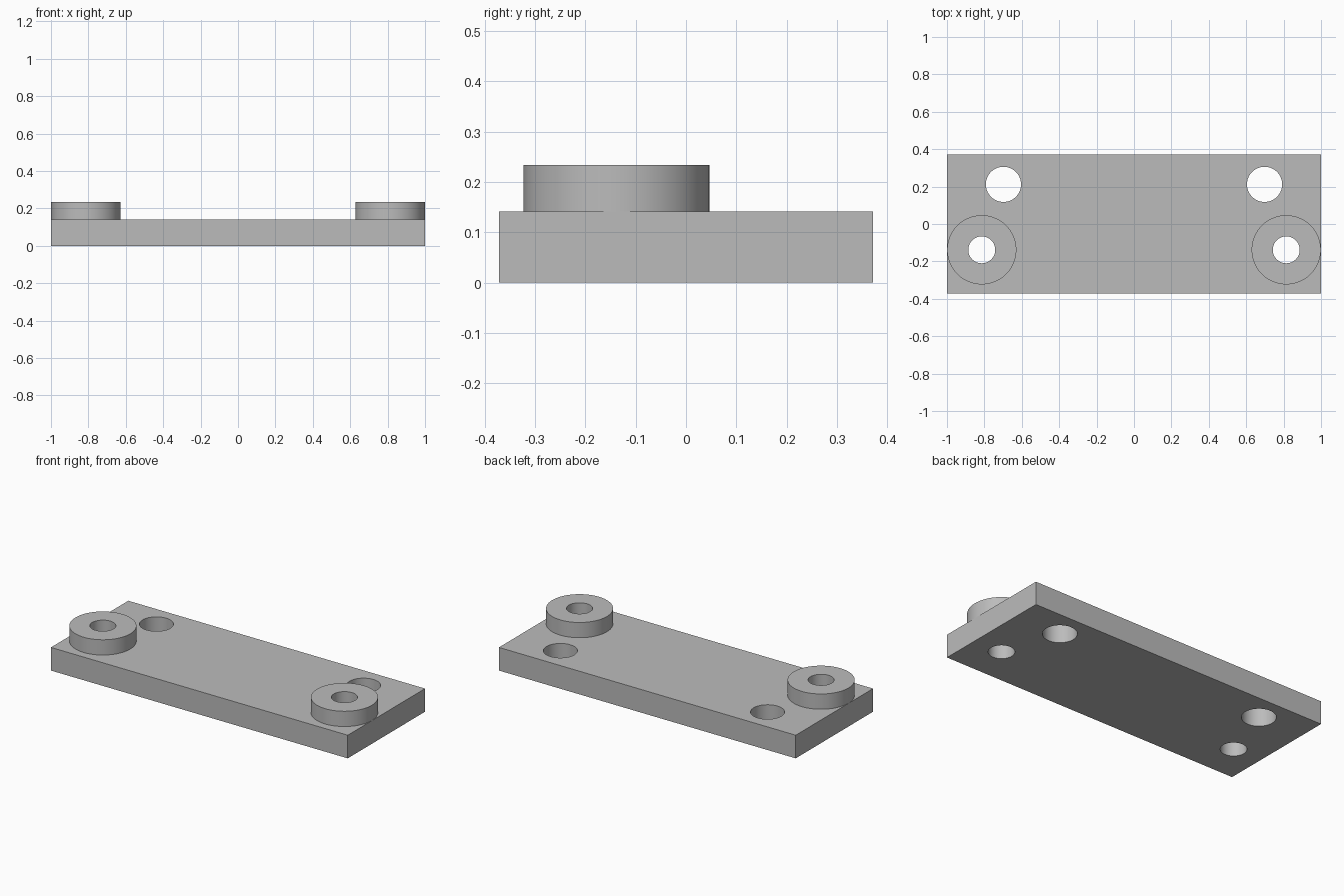
import bpy
import math

cube = bpy.data.objects.get("Cube")
if cube:
    bpy.data.objects.remove(cube, do_unlink=True)

WIDTH, DEPTH, THICK, TOP = 2.0, 0.744, 0.141, 0.234
SIDES = 96

grey = bpy.data.materials.new("plain grey")
grey.use_nodes = True
COLOUR = (0.5, 0.5, 0.5, 1)
grey.diffuse_color = COLOUR
grey.node_tree.nodes["Principled BSDF"].inputs["Base Color"].default_value = COLOUR


def cylinder(name, x, y, radius, low, high):
    bpy.ops.mesh.primitive_cylinder_add(
        vertices=SIDES, radius=radius, depth=high - low,
        location=(x, y, (low + high) / 2))
    obj = bpy.context.object
    obj.name = name
    obj.data.materials.append(grey)
    return obj


def boolean(target, tool, operation):
    mod = target.modifiers.new(tool.name, "BOOLEAN")
    mod.operation = operation
    mod.solver = "EXACT"
    mod.object = tool
    bpy.context.view_layer.objects.active = target
    bpy.ops.object.modifier_apply(modifier=mod.name)
    bpy.data.objects.remove(tool, do_unlink=True)


# Base plate
bpy.ops.mesh.primitive_cube_add(size=1, location=(0, 0, THICK / 2))
plate = bpy.context.object
plate.name = "mounting_plate"
plate.scale = (WIDTH, DEPTH, THICK)
bpy.ops.object.transform_apply(location=True, rotation=False, scale=True)
plate.data.materials.append(grey)

# Mirrored bosses with their bores, and the larger plain holes behind them
for side, label in ((1, "left"), (-1, "right")):
    boss_x, boss_y = side * 0.814, -0.138
    boolean(plate, cylinder(label + "_boss", boss_x, boss_y, 0.185, THICK / 2, TOP), "UNION")
    boolean(plate, cylinder(label + "_bore", boss_x, boss_y, 0.072, -0.1, 0.4), "DIFFERENCE")
    boolean(plate, cylinder(label + "_hole", side * 0.698, 0.212, 0.094, -0.1, 0.4), "DIFFERENCE")

# Smooth round walls, crisp edges
bpy.ops.object.select_all(action="DESELECT")
plate.select_set(True)
bpy.context.view_layer.objects.active = plate
bpy.ops.object.shade_smooth_by_angle(angle=math.radians(30))
